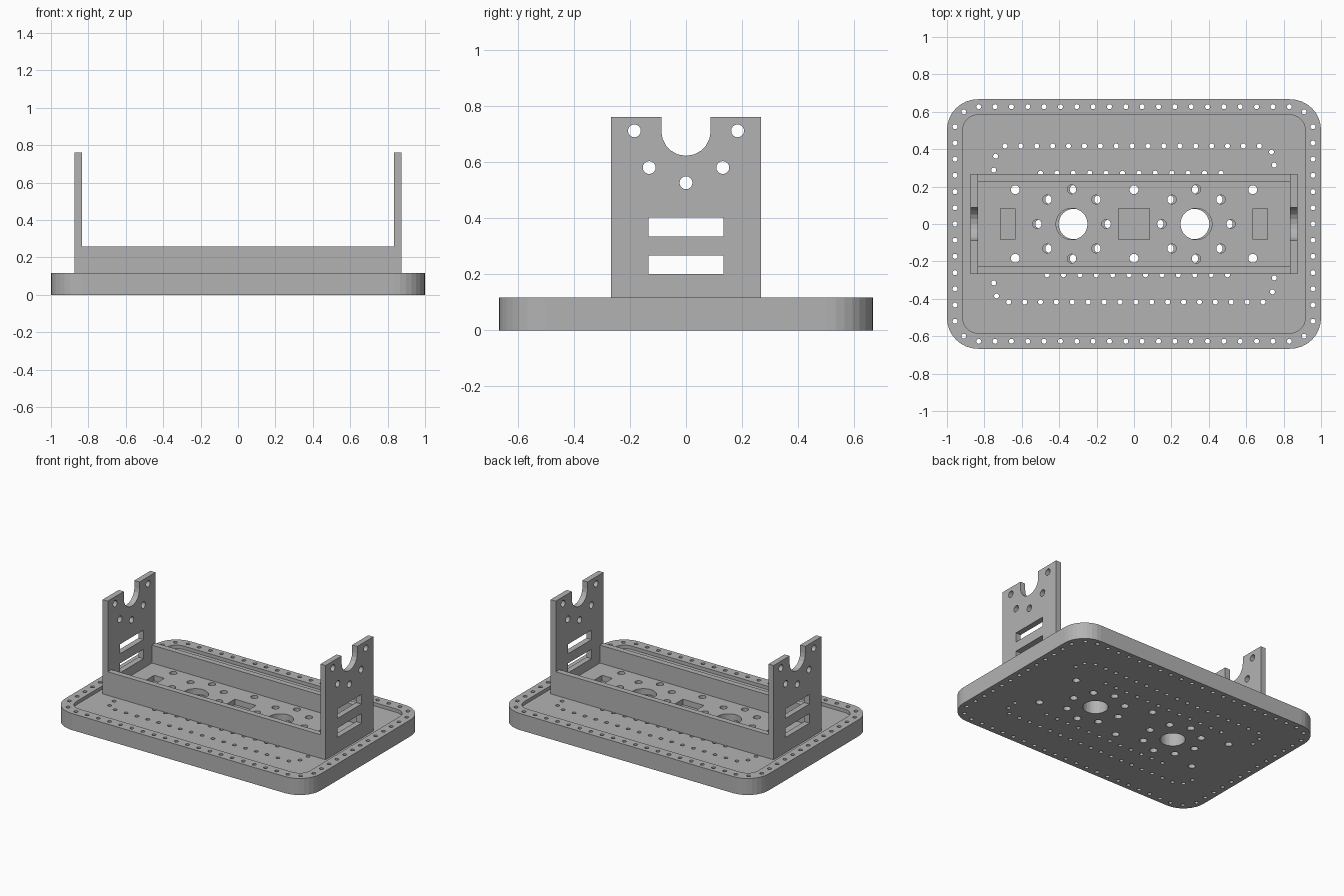
import bpy, bmesh, math
from mathutils import Vector

cube = bpy.data.objects.get("Cube")
if cube:
    bpy.data.objects.remove(cube, do_unlink=True)

grey = bpy.data.materials.new("plain grey")
grey.use_nodes = True
grey.diffuse_color = (0.45, 0.45, 0.45, 1)
grey.node_tree.nodes["Principled BSDF"].inputs["Base Color"].default_value = (0.45, 0.45, 0.45, 1)


def circle(cx, cy, r, sides=16):
    return [(cx + r * math.cos(2 * math.pi * i / sides),
             cy + r * math.sin(2 * math.pi * i / sides)) for i in range(sides)]


def rect(x0, x1, y0, y1):
    return [(x0, y0), (x1, y0), (x1, y1), (x0, y1)]


def rounded(hx, hy, r, steps=8):
    pts = []
    for k, (sx, sy) in enumerate([(1, 1), (-1, 1), (-1, -1), (1, -1)]):
        for i in range(steps + 1):
            a = math.pi / 2 * (k + i / steps)
            pts.append((sx * (hx - r) + r * math.cos(a), sy * (hy - r) + r * math.sin(a)))
    return pts


def prisms(name, outlines, lo, hi, axis="z"):
    """Extrude flat outlines along z, or (y, z) outlines along x."""
    bm = bmesh.new()
    for pts in outlines:
        place = (lambda p, d: (p[0], p[1], d)) if axis == "z" else (lambda p, d: (d, p[0], p[1]))
        face = bm.faces.new([bm.verts.new(place(p, lo)) for p in pts])
        top = bmesh.ops.extrude_face_region(bm, geom=[face])["geom"]
        move = Vector((0, 0, hi - lo)) if axis == "z" else Vector((hi - lo, 0, 0))
        bmesh.ops.translate(bm, vec=move, verts=[v for v in top if isinstance(v, bmesh.types.BMVert)])
    bmesh.ops.recalc_face_normals(bm, faces=bm.faces[:])
    mesh = bpy.data.meshes.new(name)
    bm.to_mesh(mesh)
    bm.free()
    mesh.materials.append(grey)
    obj = bpy.data.objects.new(name, mesh)
    bpy.context.collection.objects.link(obj)
    return obj


def cut(target, outlines, lo, hi, axis="z"):
    cutter = prisms("cutter", outlines, lo, hi, axis)
    cutter.hide_render = True
    mod = target.modifiers.new("cut", "BOOLEAN")
    mod.operation, mod.solver, mod.object = "DIFFERENCE", "EXACT", cutter
    bpy.context.view_layer.objects.active = target
    bpy.ops.object.modifier_apply(modifier=mod.name)
    bpy.data.objects.remove(cutter, do_unlink=True)


FLOOR, RIM = 0.093, 0.117
HALF_X, HALF_Y, WALL = 0.873, 0.267, 0.04


def ring(cx, r):
    return [circle(x, y, r) for x, y in circle(cx, 0, 0.185, 8)]


# Bolt holes shared by the tray and the cradle
bolts = [circle(x, y, 0.024) for x in (-0.635, 0, 0.635) for y in (-0.183, 0.183)]

# Rounded tray with a shallow recess
tray = prisms("base_tray", [rounded(1, 0.667, 0.165)], 0, RIM)
cut(tray, [rounded(0.915, 0.583, 0.08)], FLOOR, 0.3)

# Small holes around the rim
spots = [(0.91 * sx, 0.6 * sy) for sx in (-1, 1) for sy in (-1, 1)]
spots += [(-0.83 + 1.66 * i / 19, 0.627 * s) for i in range(20) for s in (-1, 1)]
spots += [(0.957 * s, -0.52 + 1.04 * i / 12) for i in range(13) for s in (-1, 1)]

# Inner loop of small holes, repeated by a half turn
half = [(-0.69 + 0.085 * i, 0.417) for i in range(17)]
half += [(-0.5 + 0.0877 * i, 0.272) for i in range(12)]
half += [(0.735, 0.385), (0.75, 0.315), (-0.74, 0.363), (-0.75, 0.288)]
spots += half + [(-x, -y) for x, y in half]
cut(tray, [circle(x, y, 0.0135, 12) for x, y in spots], -0.1, 0.3)

# Large tray holes with their bolt circles
holes = list(bolts)
for s in (-1, 1):
    holes += [circle(0.322 * s, 0, 0.081, 32)] + ring(0.318 * s, 0.025)
cut(tray, holes, -0.1, 0.3)

# Cradle: a block hollowed into floor, low side walls and tall end plates
cradle = prisms("cradle", [rect(-HALF_X, HALF_X, -HALF_Y, HALF_Y)], FLOOR, 0.76)
inner = HALF_X - WALL
cut(cradle, [rect(-inner, inner, -1, 1)], 0.26, 1)
cut(cradle, [rect(-inner, inner, WALL - HALF_Y, HALF_Y - WALL)], FLOOR + WALL, 0.5)

# Cradle floor holes and rectangular windows
holes = bolts + [rect(c - w, c + w, -0.083, 0.083)
                 for c, w in ((-0.675, 0.04), (0, 0.083), (0.675, 0.04))]
for s in (-1, 1):
    holes += [circle(0.333 * s, 0, 0.084, 32)] + ring(0.333 * s, 0.024)
cut(cradle, holes, 0, 0.2)

# End plate notch, slots and bolt holes
notch = [(0.088 * math.cos(a), 0.71 + 0.088 * math.sin(a))
         for a in (math.pi * (1 + i / 10) for i in range(11))] + [(0.088, 0.9), (-0.088, 0.9)]
plate = [notch, rect(-0.133, 0.133, 0.335, 0.402), rect(-0.133, 0.133, 0.2, 0.267),
         circle(0, 0.526, 0.023)]
plate += [circle(y * s, z, 0.023) for y, z in ((0.184, 0.711), (0.131, 0.58)) for s in (-1, 1)]
cut(cradle, plate, -1, 1, "x")
